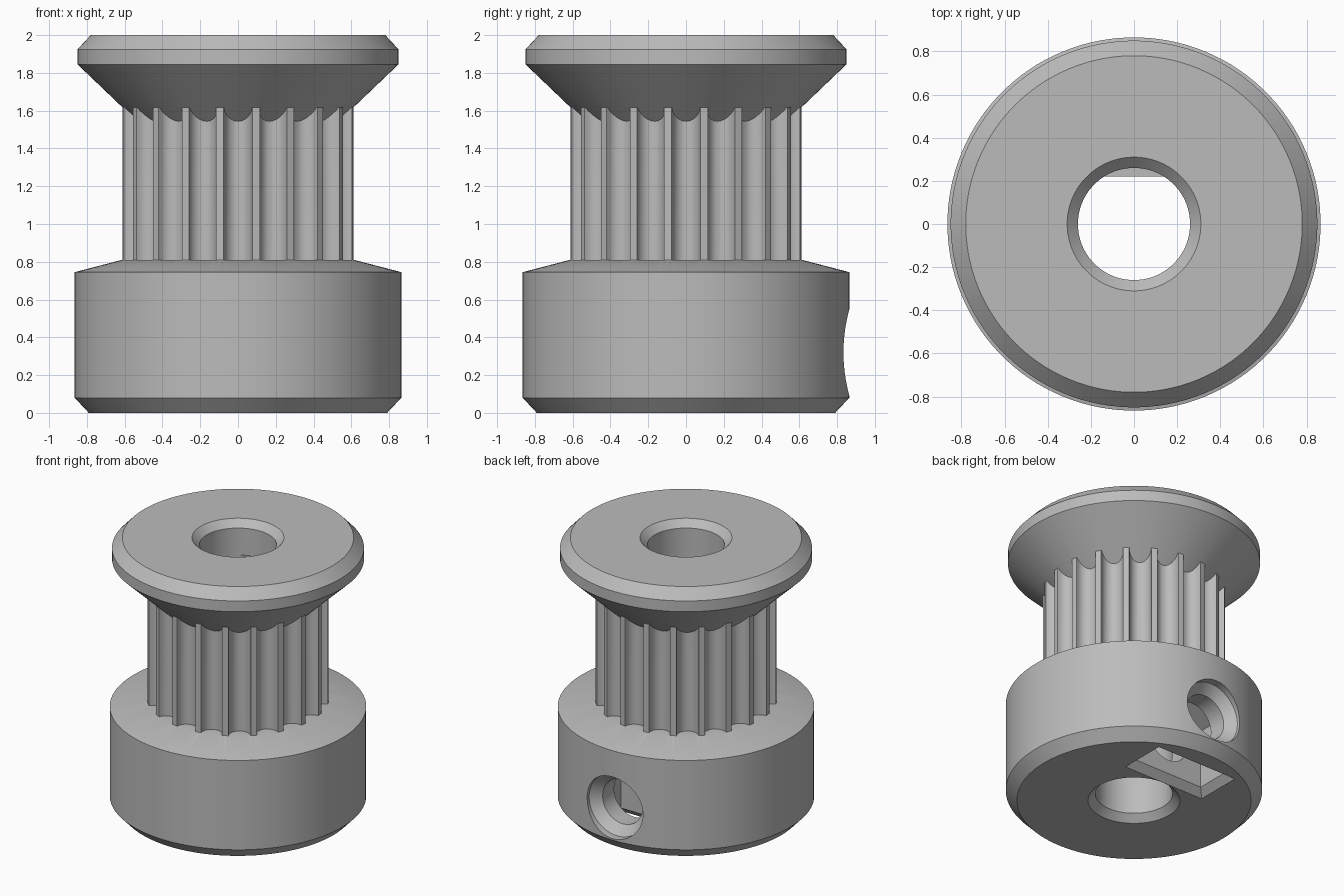
import bpy, bmesh, math
from mathutils import Matrix, Vector

if "Cube" in bpy.data.objects:
    bpy.data.objects.remove(bpy.data.objects["Cube"], do_unlink=True)

grey = bpy.data.materials.new("plain grey")
grey.use_nodes = True
colour = (0.5, 0.5, 0.5, 1)
grey.diffuse_color = colour
grey.node_tree.nodes["Principled BSDF"].inputs["Base Color"].default_value = colour


def finish(name, bm):
    bmesh.ops.recalc_face_normals(bm, faces=bm.faces)
    mesh = bpy.data.meshes.new(name)
    bm.to_mesh(mesh)
    bm.free()
    mesh.materials.append(grey)
    obj = bpy.data.objects.new(name, mesh)
    bpy.context.collection.objects.link(obj)
    return obj


def lathe(name, profile, steps):
    """Solid of revolution about z from (radius, z) points, capped at both ends."""
    bm = bmesh.new()
    rings = []
    for r, z in profile:
        angles = [math.tau * (i + 0.5) / steps for i in range(steps)]
        rings.append([bm.verts.new((r * math.cos(a), r * math.sin(a), z)) for a in angles])
    for low, high in zip(rings, rings[1:]):
        for i in range(steps):
            j = (i + 1) % steps
            bm.faces.new((low[i], low[j], high[j], high[i]))
    bm.faces.new(rings[0])
    bm.faces.new(rings[-1])
    return finish(name, bm)


def prism(name, outline, offset):
    """Solid made by sweeping a closed 3D outline along an offset."""
    bm = bmesh.new()
    face = bm.faces.new([bm.verts.new(p) for p in outline])
    new = bmesh.ops.extrude_face_region(bm, geom=[face], use_keep_orig=True)["geom"]
    verts = [v for v in new if isinstance(v, bmesh.types.BMVert)]
    bmesh.ops.translate(bm, verts=verts, vec=offset)
    return finish(name, bm)


def frustum(name, lower, upper):
    """Tapered box between two (x half, y min, y max, z) rectangles."""
    bm = bmesh.new()
    for x, y0, y1, z in (lower, upper):
        for corner in ((-x, y0), (x, y0), (x, y1), (-x, y1)):
            bm.verts.new((*corner, z))
    bmesh.ops.convex_hull(bm, input=bm.verts)
    bmesh.ops.dissolve_limit(bm, angle_limit=0.01, verts=bm.verts, edges=bm.edges)
    return finish(name, bm)


def combine(target, tool, operation):
    mod = target.modifiers.new("join", "BOOLEAN")
    mod.operation, mod.object, mod.solver = operation, tool, "EXACT"
    bpy.context.view_layer.objects.active = target
    bpy.ops.object.modifier_apply(modifier=mod.name)
    bpy.data.objects.remove(tool, do_unlink=True)


# Hub, core and top flange
pulley = lathe("belt_pulley", [
    (0.79, 0), (0.865, 0.08), (0.865, 0.745), (0.615, 0.81), (0.52, 0.81),
    (0.52, 1.53), (0.85, 1.845), (0.85, 1.925), (0.78, 2)], 120)

# Toothed band: twenty round grooves between narrow teeth
teeth, outer, groove = 20, 0.615, 0.074
outline = []
for t in range(teeth):
    turn = Matrix.Rotation(math.tau * t / teeth, 3, "Z")
    for k in range(13):
        a = math.pi * (0.5 + k / 12)
        outline.append(turn @ Vector((0.608 + groove * math.cos(a), -groove * math.sin(a), 0.7)))
    tip = math.pi / teeth
    for a in (tip - 0.034, tip, tip + 0.034):
        outline.append(turn @ Vector((outer * math.cos(a), outer * math.sin(a), 0.7)))
combine(pulley, prism("tooth_band", outline, (0, 0, 0.917)), "UNION")

# Chamfered bore with a flat on the back side
bore = lathe("bore", [(0.32, -0.01), (0.26, 0.05), (0.26, 1.95), (0.32, 2.01)], 72)
combine(bore, frustum("shaft_flat", (0.4, 0.22, 0.5, 0.25), (0.4, 0.22, 0.5, 1.75)), "DIFFERENCE")
combine(pulley, bore, "DIFFERENCE")

# Nut slot with a pointed roof and a chamfered mouth
roof = [(-0.285, -0.1), (0.285, -0.1), (0.285, 0.485), (0, 0.65), (-0.285, 0.485)]
combine(pulley, prism("nut_slot", [(x, 0.36, z) for x, z in roof], (0, 0.25, 0)), "DIFFERENCE")
combine(pulley, frustum("slot_mouth", (0.345, 0.3, 0.67, -0.01), (0.285, 0.36, 0.61, 0.05)), "DIFFERENCE")

# Countersunk screw hole through the back of the hub
screw = lathe("screw_hole", [(0.165, 0.1), (0.165, 0.745), (0.23, 0.81), (0.23, 1)], 48)
screw.data.transform(Matrix.Translation((0, 0, 0.32)) @ Matrix.Rotation(-math.pi / 2, 4, "X"))
combine(pulley, screw, "DIFFERENCE")

# Smooth round surfaces, crisp edges
bpy.ops.object.select_all(action="DESELECT")
pulley.select_set(True)
bpy.context.view_layer.objects.active = pulley
bpy.ops.object.shade_smooth_by_angle(angle=math.radians(25))
